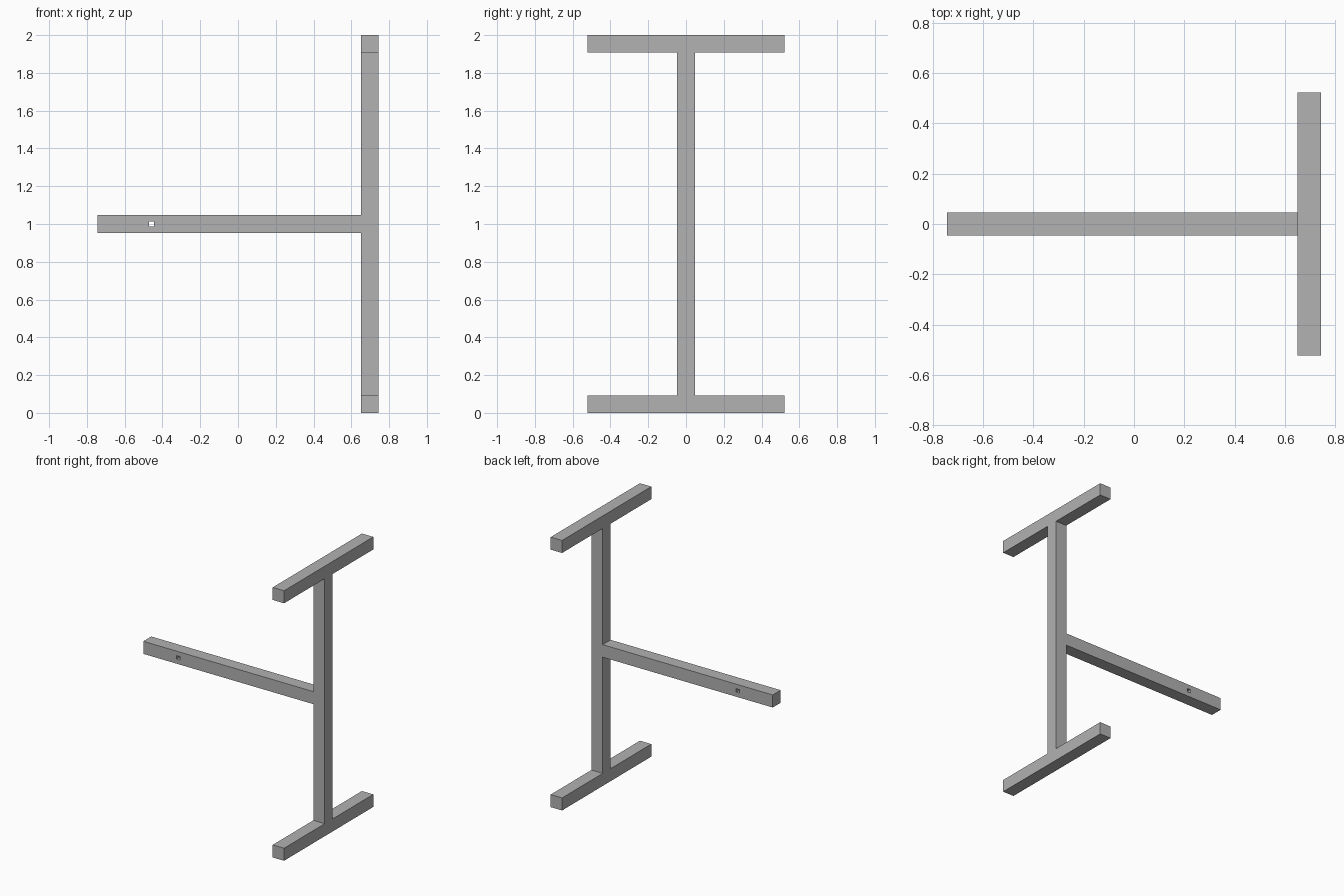
import bpy

cube = bpy.data.objects.get("Cube")
if cube:
    bpy.data.objects.remove(cube, do_unlink=True)

BAR = 0.093          # square bar thickness
HALF_X = 0.743       # half the overall width
HALF_Y = 0.522       # half the crossbar length
HEIGHT = 2.0
POST_X = HALF_X - BAR / 2

grey = bpy.data.materials.new("plain grey")
grey.use_nodes = True
colour = (0.445, 0.445, 0.445, 1)
grey.diffuse_color = colour
grey.node_tree.nodes["Principled BSDF"].inputs["Base Color"].default_value = colour


def box(name, centre, size):
    bpy.ops.mesh.primitive_cube_add(size=1, location=centre)
    obj = bpy.context.object
    obj.name = name
    obj.scale = size
    bpy.ops.object.transform_apply(location=False, rotation=False, scale=True)
    obj.data.materials.append(grey)
    return obj


# Upright post between two matching crossbars
box("post", (POST_X, 0, HEIGHT / 2), (BAR, BAR, HEIGHT - 2 * BAR))
for name, z in (("bottom_crossbar", BAR / 2), ("top_crossbar", HEIGHT - BAR / 2)):
    box(name, (POST_X, 0, z), (BAR, 2 * HALF_Y, BAR))

# Horizontal arm from the middle of the post
arm_length = 2 * HALF_X - BAR
arm = box("arm", (-BAR / 2, 0, HEIGHT / 2), (arm_length, BAR, BAR))

# Small square pin hole through the arm
cutter = box("pin_hole_cutter", (-0.457, 0, HEIGHT / 2), (0.026, 0.3, 0.026))
cutter.hide_render = True
hole = arm.modifiers.new("pin_hole", 'BOOLEAN')
hole.operation = 'DIFFERENCE'
hole.solver = 'EXACT'
hole.object = cutter
bpy.context.view_layer.objects.active = arm
bpy.ops.object.modifier_apply(modifier=hole.name)
bpy.data.objects.remove(cutter, do_unlink=True)
